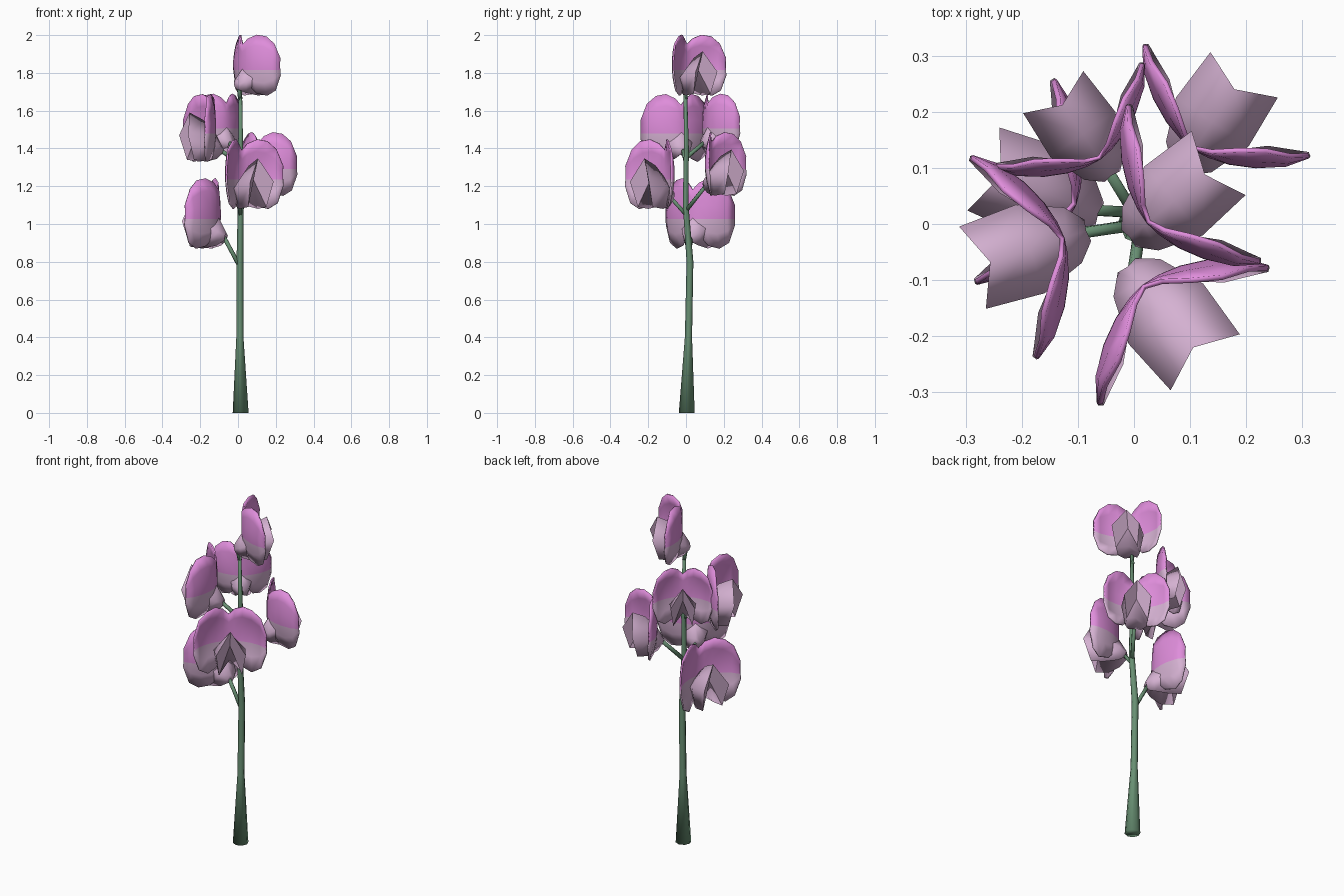
import bpy, bmesh, math
from mathutils import Vector, Matrix

if "Cube" in bpy.data.objects:
    bpy.data.objects.remove(bpy.data.objects["Cube"])


def material(name, srgb):
    m = bpy.data.materials.new(name)
    m.diffuse_color = [(c / 255) ** 2.2 for c in srgb] + [1]
    m.use_nodes = True
    m.node_tree.nodes["Principled BSDF"].inputs["Base Color"].default_value = m.diffuse_color
    return m


GREEN = material("stem green", (104, 142, 114))
PINK = material("petal pink", (222, 140, 218))
PALE = material("petal pale", (212, 176, 209))


def finish(name, bm, mats, angle=None, matrix=None, solid=0):
    bmesh.ops.recalc_face_normals(bm, faces=bm.faces)
    me = bpy.data.meshes.new(name)
    bm.to_mesh(me)
    bm.free()
    for m in mats:
        me.materials.append(m)
    ob = bpy.data.objects.new(name, me)
    bpy.context.collection.objects.link(ob)
    if matrix:
        ob.matrix_world = matrix
    if solid:
        mod = ob.modifiers.new("thickness", "SOLIDIFY")
        mod.thickness = solid
        mod.offset = 0
    me.polygons.foreach_set("use_smooth", [True] * len(me.polygons))
    if angle:
        bpy.ops.object.select_all(action="DESELECT")
        ob.select_set(True)
        bpy.context.view_layer.objects.active = ob
        bpy.ops.object.shade_smooth_by_angle(angle=math.radians(angle))
    return ob


def loft(bm, rings):
    loops = [[bm.verts.new(p) for p in r] for r in rings]
    n = len(loops[0])
    for a, b in zip(loops, loops[1:]):
        for i in range(n):
            bm.faces.new((a[i], a[(i + 1) % n], b[(i + 1) % n], b[i]))
    bm.faces.new(loops[0][::-1])
    return loops[-1]


def tube(name, pts, sides):
    # pts: (x, y, z, radius); rings stand square to the path
    P = [Vector(p[:3]) for p in pts]
    rings = []
    for i, p in enumerate(P):
        d = P[min(i + 1, len(P) - 1)] - P[max(i - 1, 0)]
        q = Vector((0, 0, 1)).rotation_difference(d)
        if i == 0 and p.z == 0:
            q.identity()
        rings.append([p + q @ Vector((math.cos(t), math.sin(t), 0)) * pts[i][3]
                      for t in (2 * math.pi * k / sides for k in range(sides))])
    bm = bmesh.new()
    bm.faces.new(loft(bm, rings))
    finish(name, bm, [GREEN])


# banner half outline: side, top, bottom, forward
BANNER = [(0, .30, .12, 0), (.03, .335, .07, .003), (.07, .357, .015, .014),
          (.115, .347, 0, .036), (.16, .305, .03, .07), (.187, .22, .12, .108)]
SPLIT = .15


def banner(name, matrix):
    bm = bmesh.new()
    cols = []
    mirrored = [(-s, t, b, f) for s, t, b, f in BANNER[:0:-1]] + BANNER
    for s, t, b, f in mirrored:
        zs = [b, (b + SPLIT) / 2, SPLIT] + [SPLIT + (t - SPLIT) * k for k in (.35, .7, 1)]
        col = []
        for z in zs:
            cup = .042 * ((z - .18) / .18) ** 2 * min(1, abs(s) / .1)
            col.append(bm.verts.new((f + cup, s, z)))
        cols.append(col)
    for a, b in zip(cols, cols[1:]):
        for i in range(5):
            face = bm.faces.new((a[i], b[i], b[i + 1], a[i + 1]))
            face.material_index = 1 if i < 2 else 0   # pale below the split
    finish(name, bm, [PINK, PALE], 50, matrix, .009)


def keel(name, matrix):
    # tent-shaped lower petals: ridge, sides, lower edges, inner fold
    def section(ridge, side, low, inner):
        (rf, rz), (sf, s, sz), (lf, l, lz), (nf, nz) = ridge, side, low, inner
        return [(rf, 0, rz), (sf, s, sz), (lf, l, lz), (nf, 0, nz), (lf, -l, lz), (sf, -s, sz)]
    bm = bmesh.new()
    t, s1, l1, n, l2, s2 = loft(bm, [
        section((-.045, .085), (-.048, .02, .065), (-.04, .016, .04), (-.035, .035)),
        section((-.01, .15), (-.02, .052, .085), (-.005, .036, .015), (.0, .04)),
        section((.06, .222), (.06, .083, .125), (.06, .06, 0), (.05, .06)),
        section((.135, .26), (.168, .077, .14), (.13, .06, .01), (.09, .16)),
    ])
    # folded front opening, with crisp rims
    fronts = [bm.faces.new((t, s1, l1, n)), bm.faces.new((t, n, l2, s2))]
    for f in fronts:
        for e in f.edges:
            e.smooth = False
    finish(name, bm, [PALE], None, matrix)


# main stem
tube("stem", [(.014, .004, 0, .042), (.01, .013, .4, .019), (.01, .021, .8, .018),
              (.014, -.002, 1.1, .015), (.014, .002, 1.4, .013), (.012, -.004, 1.74, .009)], 8)

# flowers: x, y, bottom z, facing angle, width scale, height scale, branch start z
FLOWERS = [
    (.026, .004, 1.68, 40, .97, .9, 1.66),
    (.018, -.112, 1.08, -51, 1.03, 1.03, 1.05),
    (.108, .135, 1.15, 56, .94, .94, 1.07),
    (-.062, .118, 1.375, 125, .85, .88, 1.35),
    (-.128, -.026, 1.33, 198, 1.0, 1.0, 1.32),
    (-.107, .036, .87, 159, 1.03, 1.04, .77),
]
for i, (x, y, z, az, w, h, start) in enumerate(FLOWERS, 1):
    rot = Matrix.Rotation(math.radians(az), 4, "Z")
    mat = Matrix.Translation((x, y, z)) @ rot @ Matrix.Diagonal((w, w, h, 1))
    banner(f"banner_petal_{i}", mat)
    keel(f"lower_petals_{i}", mat)
    end = mat @ Vector((-.03, 0, .065))
    base = Vector((.012, .02 if start < 1 else 0, start))
    tube(f"flower_stalk_{i}", [(*base, .012), (*base.lerp(end, .5), .011), (*end, .011)], 6)
